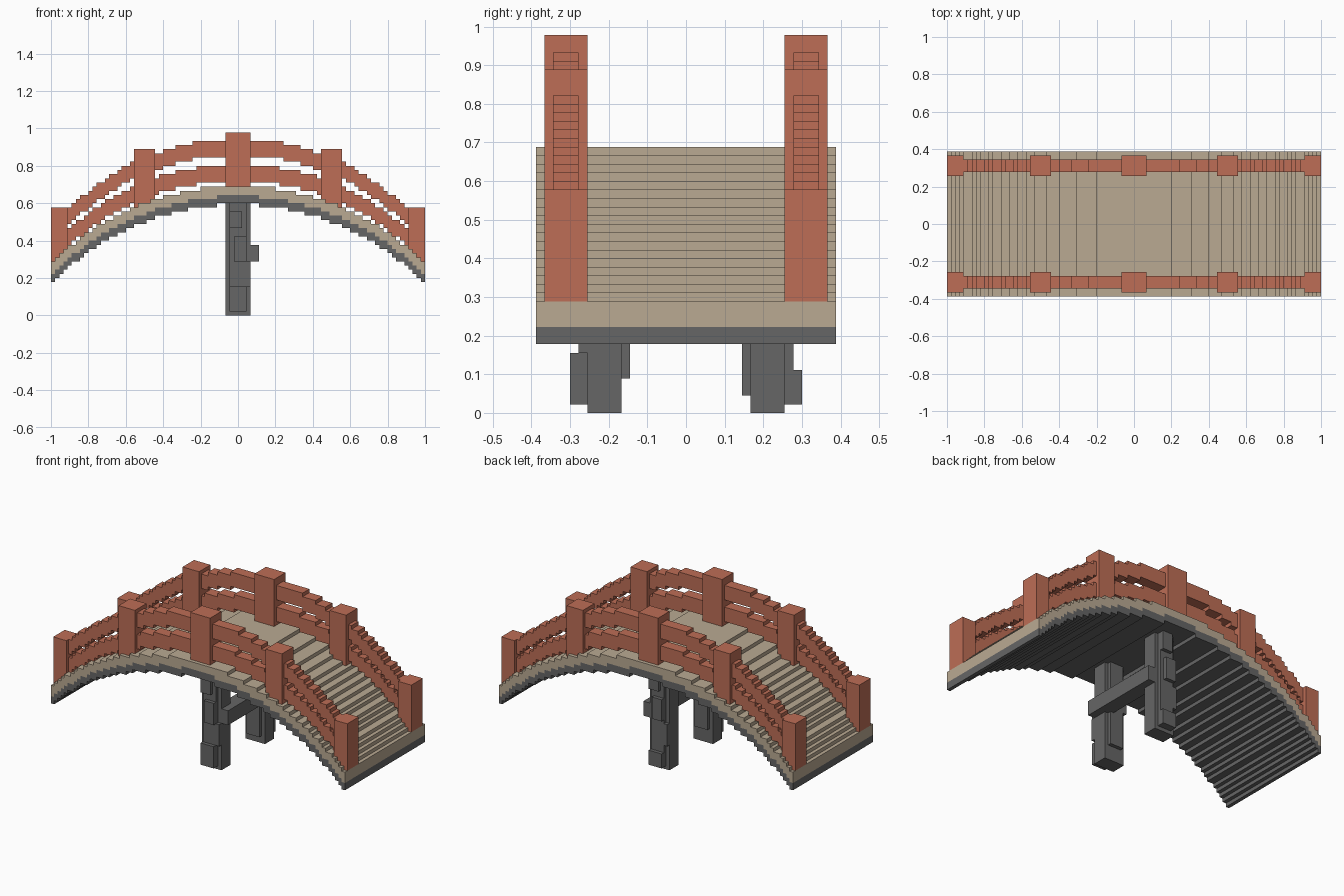
import bpy, bmesh, math

if "Cube" in bpy.data.objects:
    bpy.data.objects.remove(bpy.data.objects["Cube"])

V = 2 / 90  # block size; all sizes below are in blocks


def material(name, rgb):
    m = bpy.data.materials.new(name)
    m.use_nodes = True
    m.diffuse_color = (*rgb, 1)
    m.node_tree.nodes["Principled BSDF"].inputs["Base Color"].default_value = (*rgb, 1)
    return m


RED = material("red_wood", (0.51, 0.155, 0.093))
TAN = material("tan_planks", (0.49, 0.40, 0.29))
GREY = material("dark_grey_stone", (0.133, 0.133, 0.133))


def finish(name, bm, mat):
    bmesh.ops.recalc_face_normals(bm, faces=bm.faces)
    mesh = bpy.data.meshes.new(name)
    bm.to_mesh(mesh)
    bm.free()
    mesh.materials.append(mat)
    obj = bpy.data.objects.new(name, mesh)
    bpy.context.collection.objects.link(obj)
    return obj


def add_box(bm, x0, x1, y0, y1, z0, z1):
    verts = bmesh.ops.create_cube(bm, size=1)["verts"]
    for v in verts:
        v.co.x = V * (x1 if v.co.x > 0 else x0)
        v.co.y = V * (y1 if v.co.y > 0 else y0)
        v.co.z = V * (z1 if v.co.z > 0 else z0)


def boxes(name, specs, mat):
    bm = bmesh.new()
    for s in specs:
        add_box(bm, *s)
    return finish(name, bm, mat)


def arch(radius, slack):
    """Whole blocks a circular arch has dropped at column i."""
    def drop(i):
        x = (i + 0.5) * V
        d = radius - math.sqrt(radius ** 2 - x * x)
        return max(0, math.ceil(d / V - slack))
    return drop


def stair_line(height, half):
    pts = []
    for i in range(-half, half):
        h = height(i)
        if pts and pts[-1][1] == h:
            pts[-1] = (i + 1, h)
        else:
            pts += [(i, h), (i + 1, h)]
    return pts


def stepped_arch(name, top, bottom, half, y0, y1, mat):
    """Stepped profile extruded across the bridge."""
    outline = stair_line(top, half) + stair_line(bottom, half)[::-1]
    bm = bmesh.new()
    face = bm.faces.new([bm.verts.new((x * V, y0 * V, z * V)) for x, z in outline])
    out = bmesh.ops.extrude_face_region(bm, geom=[face])["geom"]
    moved = [g for g in out if isinstance(g, bmesh.types.BMVert)]
    bmesh.ops.translate(bm, verts=moved, vec=(0, (y1 - y0) * V, 0))
    return finish(name, bm, mat)


deck_drop = arch(1.42, 0.62)
under_drop = arch(1.38, 0.20)
upper_drop = arch(1.28, 1.0)
lower_drop = arch(1.35, 0.9)

# Walkway and its stone underside
stepped_arch("deck", lambda i: 31 - deck_drop(i), lambda i: 29 - under_drop(i),
             45, -17.5, 17.5, TAN)
stepped_arch("underside", lambda i: 29 - under_drop(i), lambda i: 27 - under_drop(i),
             45, -17.5, 17.5, GREY)

# Railings and posts on both sides
for side, s in (("front", -1), ("back", 1)):
    y0, y1 = sorted((12.5 * s, 15.5 * s))
    stepped_arch(side + "_upper_rail", lambda i: 42 - upper_drop(i),
                 lambda i: 38 - upper_drop(i), 42, y0, y1, RED)
    stepped_arch(side + "_lower_rail", lambda i: 36 - lower_drop(i),
                 lambda i: 32 - lower_drop(i), 42, y0, y1, RED)
    p0, p1 = sorted((11.5 * s, 16.5 * s))
    boxes(side + "_centre_post", [(-3, 3, p0, p1, 31, 44)], RED)
    for end, e in (("left", 1), ("right", -1)):
        for kind, inner, outer, top in (("middle", 20, 25, 40), ("end", 41, 45, 26)):
            x0, x1 = sorted((inner * e, outer * e))
            base = 31 - deck_drop(outer - 1)
            boxes(f"{side}_{end}_{kind}_post", [(x0, x1, p0, p1, base, top)], RED)

# Rough stone piers: a core with bulging courses around it
COURSES = {
    "back_pier": [(-3, 3, 7.5, 11.5, 0, 28), (-2, 2, 6.5, 12.5, 2, 28),
                  (-2, 2, 11.5, 13.5, 1, 5), (-3, 1, 7.5, 12.5, 7, 13),
                  (-1, 3, 6.5, 11.5, 14, 19), (-2, 1, 11.5, 13.5, 14, 20),
                  (-1, 2, 11.5, 13.5, 22, 27)],
    "front_pier": [(-3, 3, -11.5, -7.5, 0, 28), (-2, 2, -12.5, -6.5, 4, 28),
                   (-2, 2, -13.5, -11.5, 1, 7), (-1, 3, -12.5, -7.5, 7, 13),
                   (-3, 1, -11.5, -6.5, 14, 19), (-1, 2, -13.5, -11.5, 13, 19),
                   (-2, 1, -13.5, -11.5, 21, 25)],
}
for name, courses in COURSES.items():
    boxes(name, courses, GREY)

# Beam tying the two piers together
boxes("pier_crossbeam", [(1, 5, -11.5, 11.5, 13, 17)], GREY)
